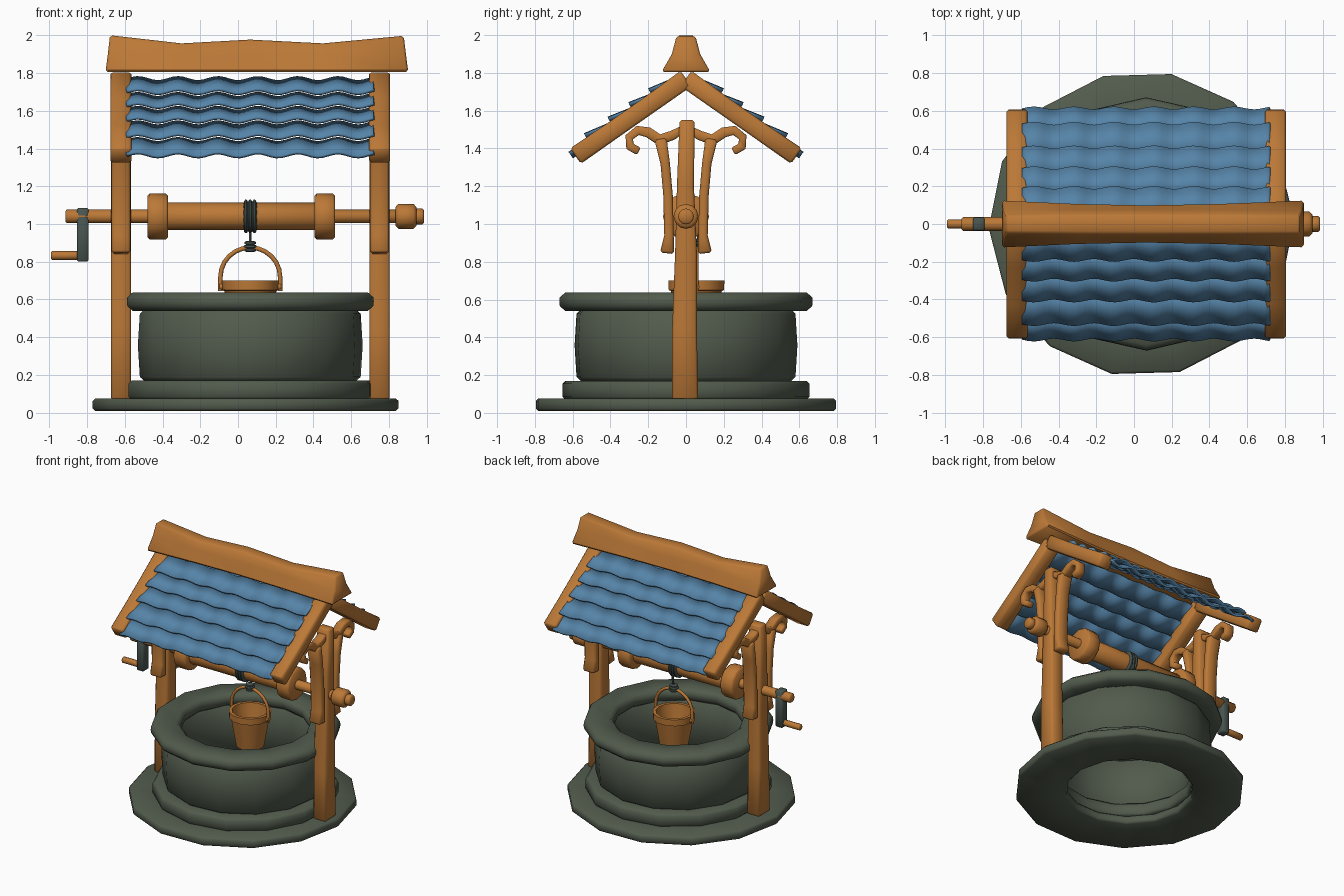
import bpy, bmesh, math
from mathutils import Vector, Matrix

if "Cube" in bpy.data.objects:
    bpy.data.objects.remove(bpy.data.objects["Cube"])

def material(name, rgb):
    m = bpy.data.materials.new(name)
    m.diffuse_color = (*rgb, 1)
    m.use_nodes = True
    m.node_tree.nodes["Principled BSDF"].inputs["Base Color"].default_value = m.diffuse_color
    return m

WOOD = material("orange_wood", (0.50, 0.19, 0.038))
STONE = material("green_grey_stone", (0.084, 0.105, 0.074))
TILE = material("blue_tile", (0.092, 0.23, 0.39))
IRON = material("dark_iron_rope", (0.066, 0.092, 0.082))
CX = 0.065                      # middle between the two posts

def finish(name, bm, mat, bevel=0.0):
    bmesh.ops.recalc_face_normals(bm, faces=bm.faces)
    if bevel:
        sharp = [e for e in bm.edges if len(e.link_faces) == 2
                 and e.calc_face_angle(0) > math.radians(60)]
        bmesh.ops.bevel(bm, geom=sharp, offset=bevel, segments=1,
                        affect='EDGES', clamp_overlap=True)
    me = bpy.data.meshes.new(name)
    bm.to_mesh(me)
    bm.free()
    me.materials.append(mat)
    me.shade_smooth()
    me.set_sharp_from_angle(angle=math.radians(50))
    ob = bpy.data.objects.new(name, me)
    bpy.context.collection.objects.link(ob)
    return ob

def loft(name, loops, mat, bevel=0.0, close=False):
    """Skin a list of point loops; cap the ends or join them up."""
    bm = bmesh.new()
    rings = [[bm.verts.new(p) for p in lp] for lp in loops]
    n = len(rings[0])
    pairs = list(zip(rings, rings[1:]))
    if close:
        pairs.append((rings[-1], rings[0]))
    else:
        bm.faces.new(rings[0])
        bm.faces.new(rings[-1])
    for a, b in pairs:
        for i in range(n):
            j = (i + 1) % n
            bm.faces.new((a[i], a[j], b[j], b[i]))
    return finish(name, bm, mat, bevel)

def lathe(name, profile, mat, centre, axis='Z', seg=12, phase=0.0, bevel=0.0, close=False):
    """Spin (radius, height) points round the Z or X axis."""
    loops = []
    for r, h in profile:
        ring = []
        for i in range(seg):
            a = phase + 2 * math.pi * i / seg
            u, v = r * math.cos(a), r * math.sin(a)
            ring.append(Vector(centre) + Vector((u, v, h) if axis == 'Z' else (h, u, v)))
        loops.append(ring)
    return loft(name, loops, mat, bevel, close)

def sweep(name, x, path, depth, mat, bevel=0.012):
    """Bar of rectangular section along (y, z, width) points."""
    loops = []
    for i, (y, z, w) in enumerate(path):
        a, b = path[max(i - 1, 0)], path[min(i + 1, len(path) - 1)]
        t = Vector((b[0] - a[0], b[1] - a[1])).normalized()
        ny, nz = -t.y * w / 2, t.x * w / 2
        d = depth / 2
        loops.append([(x - d, y - ny, z - nz), (x + d, y - ny, z - nz),
                      (x + d, y + ny, z + nz), (x - d, y + ny, z + nz)])
    return loft(name, loops, mat, bevel)

def tube(name, pts, r, mat, seg=8):
    """Round bar through 3D points lying in an x-z plane."""
    loops = []
    for i, p in enumerate(pts):
        t = (Vector(pts[min(i + 1, len(pts) - 1)]) - Vector(pts[max(i - 1, 0)])).normalized()
        side = Vector((0, 1, 0))
        n = t.cross(side)
        loops.append([Vector(p) + r * (math.cos(a) * side + math.sin(a) * n)
                      for a in (2 * math.pi * k / seg for k in range(seg))])
    return loft(name, loops, mat)

# stone well: base slab, step, wall and rim
def stone(name, cx, r_in, r_out, z0, z1, bulge, bevel, phase):
    prof = [(r_in, z0), (r_out, z0), (r_out + bulge, (z0 + z1) / 2), (r_out, z1), (r_in, z1)]
    lathe(name, prof, STONE, (cx, 0, 0), seg=14, phase=math.radians(phase), bevel=bevel, close=True)

stone("base_slab", 0.04, 0.45, 0.81, 0.01, 0.075, 0.0, 0.012, 1.6)
stone("base_step", 0.065, 0.46, 0.655, 0.07, 0.17, 0.0, 0.015, 10)
stone("well_wall", 0.065, 0.49, 0.585, 0.165, 0.55, 0.012, 0.025, 4)
stone("well_rim", 0.065, 0.46, 0.665, 0.54, 0.637, 0.006, 0.025, 13)

# posts, scroll braces and rafters at both ends
for side, x in (("left", -0.62), ("right", 0.75)):
    sweep(side + "_post", x, [(-0.005, 0.07, 0.14), (-0.008, 0.45, 0.13), (0.0, 0.85, 0.115),
                              (-0.003, 1.2, 0.09), (0.006, 1.55, 0.08)], 0.108, WOOD)
    for end, s in (("front", -1), ("back", 1)):
        brace = [(0.10, 0.845, 0.075), (0.09, 0.94, 0.05), (0.095, 1.15, 0.05),
                 (0.11, 1.32, 0.05), (0.135, 1.45, 0.065)]
        curl = [(0.02, 1.50, 0.04), (0.07, 1.47, 0.05), (0.14, 1.445, 0.06), (0.20, 1.485, 0.055),
                (0.255, 1.495, 0.05), (0.30, 1.46, 0.045), (0.297, 1.41, 0.045), (0.25, 1.385, 0.045)]
        rafter = [(0.0, 1.77, 0.10), (0.2, 1.627, 0.095), (0.4, 1.487, 0.095), (0.585, 1.36, 0.10)]
        for part, path, depth in (("brace", brace, 0.10), ("scroll", curl, 0.07), ("rafter", rafter, 0.11)):
            sweep(f"{side}_{end}_{part}", x, [(s * y, z, w) for y, z, w in path], depth, WOOD,
                  0.008 if part == "scroll" else 0.012)

# sagging ridge beam
ridge = []
for x, zt, wb, wt in ((-0.69, 2.0, 0.13, 0.045), (-0.30, 1.957, 0.11, 0.05), (CX, 1.977, 0.102, 0.05),
                      (0.45, 1.957, 0.11, 0.05), (0.89, 1.997, 0.13, 0.05)):
    zm, wm = 1.90, 0.075
    lean = -0.012 if x < -0.6 else 0.012 if x > 0.8 else 0
    ridge.append([(x + lean, -wb, 1.805), (x + lean, wb, 1.805), (x, wm, zm),
                  (x - lean, wt, zt), (x - lean, -wt, zt), (x, -wm, zm)])
loft("ridge_beam", ridge, WOOD, 0.012)

# overlapping rows of wavy tiles on both slopes
ROWS = [0.60, 0.50, 0.375, 0.265, 0.16, 0.04]
slope = math.atan(0.70)
for end, s in (("front", -1), ("back", 1)):
    for k in range(5):
        bm = bmesh.new()
        low = 0.018 if k == 0 else 0.052
        grid = []
        for y, off in ((ROWS[k], low), (ROWS[k + 1] - 0.015, 0.016)):
            line = []
            for i in range(49):
                x = -0.59 + 1.31 * i / 48
                wave = math.cos(2 * math.pi * x / 0.212)
                d = off - 0.013 * wave
                line.append(bm.verts.new((x, s * (y + d * math.sin(slope)),
                                          1.77 - 0.70 * y + d * math.cos(slope))))
            grid.append(line)
        for i in range(48):
            bm.faces.new((grid[0][i], grid[0][i + 1], grid[1][i + 1], grid[1][i]))
        ob = finish(f"{end}_tile_row_{k + 1}", bm, TILE)
        mod = ob.modifiers.new("thickness", 'SOLIDIFY')
        mod.thickness = 0.016
        mod.offset = 0

# windlass: shaft, drum, flanges and end knob
def rod(name, x0, x1, r, mat=WOOD, z=1.04, bevel=0.008, seg=12):
    lathe(name, [(r, x0), (r, x1)], mat, (0, 0, z), 'X', seg, bevel=bevel)

rod("shaft", -0.915, 0.96, 0.036)
rod("drum", -0.40, 0.43, 0.073)
rod("left_flange", -0.48, -0.37, 0.122, bevel=0.012)
rod("right_flange", 0.405, 0.515, 0.122, bevel=0.012)
rod("shaft_knob", 0.835, 0.945, 0.066, bevel=0.015)
rod("shaft_tip", 0.93, 0.985, 0.042)

# crank arm and grip
sweep("crank_arm", -0.822, [(0, 0.80, 0.07), (0, 1.085, 0.07)], 0.062, IRON, 0.008)
rod("crank_grip", -0.99, -0.80, 0.024, z=0.833, bevel=0.005, seg=8)

# rope coil, hanging rope and knot
BY = 0.055                      # rope drops off the back of the drum
coil = [(0.07, 0.03)]
for k in range(3):
    c = 0.042 + 0.0225 * k
    coil += [(0.082, c - 0.010), (0.091, c - 0.004), (0.091, c + 0.004), (0.082, c + 0.010)]
coil.append((0.07, 0.10))
lathe("rope_coil", coil, IRON, (0, 0, 1.04), 'X', 14)
tube("rope", [(CX, BY + 0.02, 1.03), (CX, BY + 0.015, 0.95), (CX, BY, 0.87)], 0.008, IRON, 6)
for k in range(3):
    z = 0.862 + 0.019 * k
    r = 0.034 if k == 1 else 0.03
    lathe(f"rope_knot_{k + 1}", [(0.018, z - 0.011), (r, z - 0.005), (r, z + 0.005), (0.018, z + 0.011)],
          IRON, (CX, BY, 0), seg=10)

# bucket with open top, and its bail handle
lathe("bucket", [(0.10, 0.43), (0.138, 0.645), (0.15, 0.65), (0.152, 0.70),
                 (0.128, 0.70), (0.122, 0.65), (0.085, 0.45)], WOOD, (CX, BY, 0), seg=14)
arc = [(CX - 0.158, BY, 0.645)]
for i in range(13):
    a = math.pi * (1 - i / 12)
    arc.append((CX + 0.158 * math.cos(a), BY, 0.72 + 0.155 * math.sin(a)))
arc.append((CX + 0.158, BY, 0.645))
tube("bucket_handle", arc, 0.012, WOOD)
for side, s in (("left", -1), ("right", 1)):
    lathe(f"bucket_{side}_lug", [(0.018, -0.012), (0.018, 0.012)], WOOD,
          (CX + s * 0.152, BY, 0.668), 'X', 8)
